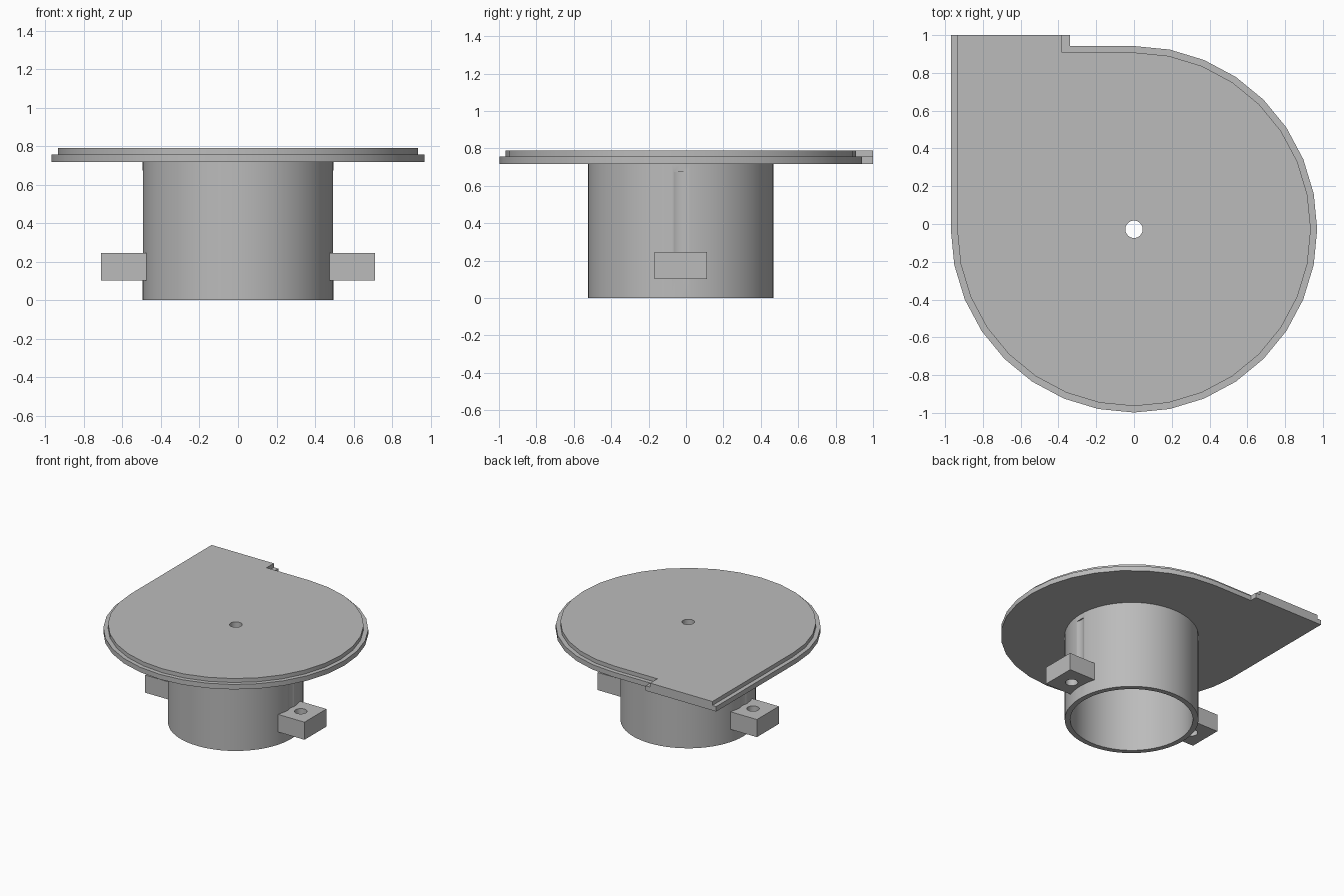
import bpy, bmesh
from math import cos, sin, pi, radians

if "Cube" in bpy.data.objects:
    bpy.data.objects.remove(bpy.data.objects["Cube"])

CY = -0.028          # y of the shared axis
grey = bpy.data.materials.new("plain grey")
grey.use_nodes = True
grey.diffuse_color = (0.5, 0.5, 0.5, 1)
grey.node_tree.nodes["Principled BSDF"].inputs["Base Color"].default_value = (0.5, 0.5, 0.5, 1)


def arc(r, x=0, y=CY, start=0, sweep=360, steps=64):
    """Points along an arc, without the last point of a full circle."""
    count = steps if sweep == 360 else steps + 1
    angles = [radians(start + sweep * i / steps) for i in range(count)]
    return [(x + r * cos(a), y + r * sin(a)) for a in angles]


def prism(name, outline, z0, z1):
    """Extrude a flat outline from z0 to z1."""
    bm = bmesh.new()
    face = bm.faces.new([bm.verts.new((x, y, z0)) for x, y in outline])
    top = bmesh.ops.extrude_face_region(bm, geom=[face])["geom"]
    bmesh.ops.translate(bm, vec=(0, 0, z1 - z0),
                        verts=[v for v in top if isinstance(v, bmesh.types.BMVert)])
    bmesh.ops.recalc_face_normals(bm, faces=bm.faces)
    mesh = bpy.data.meshes.new(name)
    bm.to_mesh(mesh)
    bm.free()
    mesh.materials.append(grey)
    obj = bpy.data.objects.new(name, mesh)
    bpy.context.collection.objects.link(obj)
    return obj


def cut(obj, outline, z0, z1):
    """Cut a prism out of an object, then discard the cutter."""
    cutter = prism("cutter", outline, z0, z1)
    cutter.hide_render = True
    mod = obj.modifiers.new("cut", "BOOLEAN")
    mod.operation, mod.solver, mod.object = "DIFFERENCE", "EXACT", cutter
    bpy.context.view_layer.objects.active = obj
    bpy.ops.object.modifier_apply(modifier=mod.name)
    bpy.data.objects.remove(cutter)


def smooth(obj):
    bpy.ops.object.select_all(action="DESELECT")
    obj.select_set(True)
    bpy.context.view_layer.objects.active = obj
    bpy.ops.object.shade_smooth_by_angle(angle=radians(30))


# Round lid with a square spout corner: lower flange and narrower raised step
def lid_plate(name, r, spout_x, z0, z1):
    outline = arc(r, start=90, sweep=-270, steps=24)
    outline += [(-r, 1), (spout_x, 1), (spout_x, CY + r)]
    plate = prism(name, outline, z0, z1)
    cut(plate, arc(0.046, steps=32), z0 - 0.1, z1 + 0.1)
    smooth(plate)


lid_plate("lid_flange", 0.97, -0.34, 0.718, 0.758)
lid_plate("lid_step", 0.936, -0.38, 0.758, 0.79)

# Open tube under the lid
tube = prism("tube", arc(0.496), 0, 0.718)
cut(tube, arc(0.455), -0.1, 0.8)

# Drilled mounting lugs, with shallow screw clearance grooves above them
for side, label in ((1, "left"), (-1, "right")):
    cut(tube, arc(0.094, x=side * 0.58, steps=48), 0.245, 0.675)
    near, far = side * 0.475, side * 0.712
    lug = prism(label + "_lug", [(near, CY - 0.14), (far, CY - 0.14),
                                 (far, CY + 0.14), (near, CY + 0.14)], 0.103, 0.245)
    cut(lug, arc(0.046, x=side * 0.58, steps=32), 0, 0.4)
    smooth(lug)
smooth(tube)
